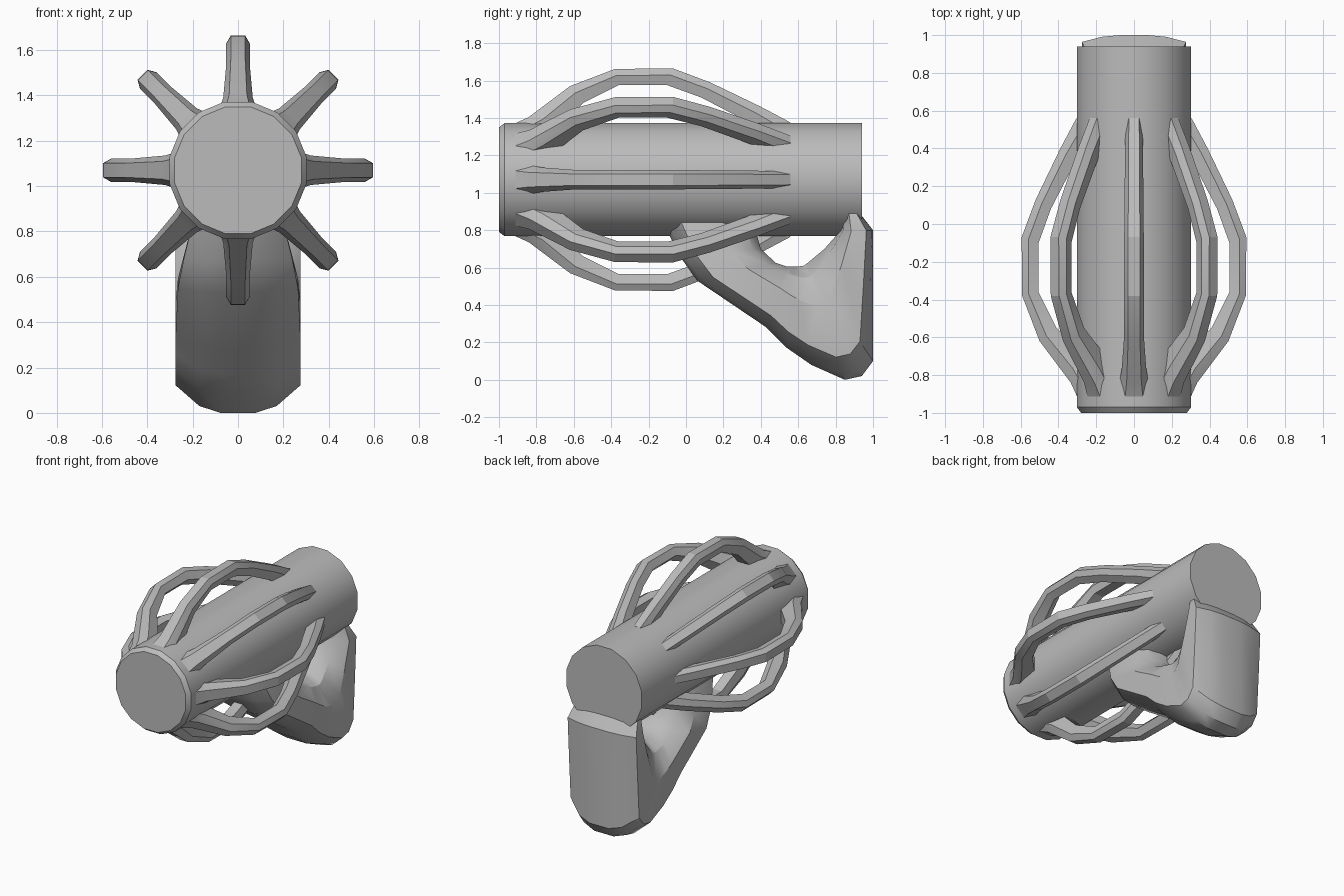
import bpy, bmesh, math
from mathutils import Vector

if "Cube" in bpy.data.objects:
    bpy.data.objects.remove(bpy.data.objects["Cube"])

AXIS_Z = 1.07  # height of the barrel axis

grey = bpy.data.materials.new("plain grey")
grey.diffuse_color = (0.5, 0.5, 0.5, 1)
grey.use_nodes = True
grey.node_tree.nodes["Principled BSDF"].inputs["Base Color"].default_value = grey.diffuse_color


def loft(name, rings, angle):
    """Skin a list of equal-length rings and close both ends."""
    bm = bmesh.new()
    rows = [[bm.verts.new(p) for p in ring] for ring in rings]
    n = len(rows[0])
    for a, b in zip(rows, rows[1:]):
        for i in range(n):
            j = (i + 1) % n
            bm.faces.new((a[i], a[j], b[j], b[i]))
    bm.faces.new(rows[0])
    bm.faces.new(rows[-1])
    bmesh.ops.recalc_face_normals(bm, faces=bm.faces)
    mesh = bpy.data.meshes.new(name)
    bm.to_mesh(mesh)
    bm.free()
    mesh.materials.append(grey)
    ob = bpy.data.objects.new(name, mesh)
    bpy.context.collection.objects.link(ob)
    bpy.ops.object.select_all(action='DESELECT')
    bpy.context.view_layer.objects.active = ob
    ob.select_set(True)
    bpy.ops.object.shade_smooth_by_angle(angle=math.radians(angle))
    return ob


# Barrel: horizontal tube with a bevelled front rim
SIDES = 16
barrel = [(-1.0, 0.285), (-0.97, 0.308), (-0.80, 0.308), (0.94, 0.308)]
loft("barrel", [[(r * math.sin(math.tau * (i + 0.5) / SIDES), y,
                  AXIS_Z + r * math.cos(math.tau * (i + 0.5) / SIDES))
                 for i in range(SIDES)] for y, r in barrel], 30)

# Cage ribs: bowed bars, (outer y, outer radius, inner y, inner radius, half width)
rib = [(-0.95, 0.285, -0.78, 0.23, 0.085),
       (-0.84, 0.335, -0.66, 0.30, 0.065),
       (-0.62, 0.500, -0.55, 0.41, 0.052),
       (-0.38, 0.592, -0.36, 0.505, 0.052),
       (-0.07, 0.595, -0.10, 0.505, 0.052),
       (0.13, 0.520, 0.08, 0.44, 0.050),
       (0.40, 0.390, 0.33, 0.31, 0.048),
       (0.56, 0.305, 0.46, 0.22, 0.045)]
rib_section = [(0, -0.6), (0, 0.6), (0.4, 1), (1, 0.7), (1, -0.7), (0.4, -1)]
for k in range(8):
    a = math.tau * k / 8
    out = Vector((math.sin(a), 0, math.cos(a)))
    side = Vector((math.cos(a), 0, -math.sin(a)))
    rings = []
    for yo, ro, yi, ri, w in rib:
        rings.append([out * (ro + (ri - ro) * u) + side * (w * v)
                      + Vector((0, yo + (yi - yo) * u, AXIS_Z))
                      for u, v in rib_section])
    loft("cage_rib_%d" % (k + 1), rings, 20)

# Handle bracket: slanted strut turning a corner into the upright rear post,
# (outer y, outer z, inner y, inner z, half width)
bracket = [(-0.12, 0.84, 0.36, 0.84, 0.20),
           (-0.04, 0.67, 0.40, 0.70, 0.24),
           (0.06, 0.53, 0.48, 0.625, 0.265),
           (0.43, 0.28, 0.54, 0.605, 0.275),
           (0.54, 0.17, 0.57, 0.605, 0.275),
           (0.67, 0.08, 0.59, 0.605, 0.275),
           (0.85, 0.00, 0.61, 0.607, 0.275),
           (0.94, 0.02, 0.63, 0.61, 0.275),
           (1.00, 0.10, 0.65, 0.625, 0.275),
           (1.00, 0.45, 0.74, 0.70, 0.275),
           (1.00, 0.80, 0.82, 0.79, 0.275),
           (0.93, 0.89, 0.84, 0.89, 0.25)]
half = [(0, 0.28), (0.05, 0.62), (0.20, 1.0), (0.65, 1.0), (0.9, 0.72), (1, 0.35)]
section = half + [(u, -v) for u, v in reversed(half)]
loft("handle_bracket", [[(w * v, yo + (yi - yo) * u, zo + (zi - zo) * u)
                         for u, v in section]
                        for yo, zo, yi, zi, w in bracket], 30)
